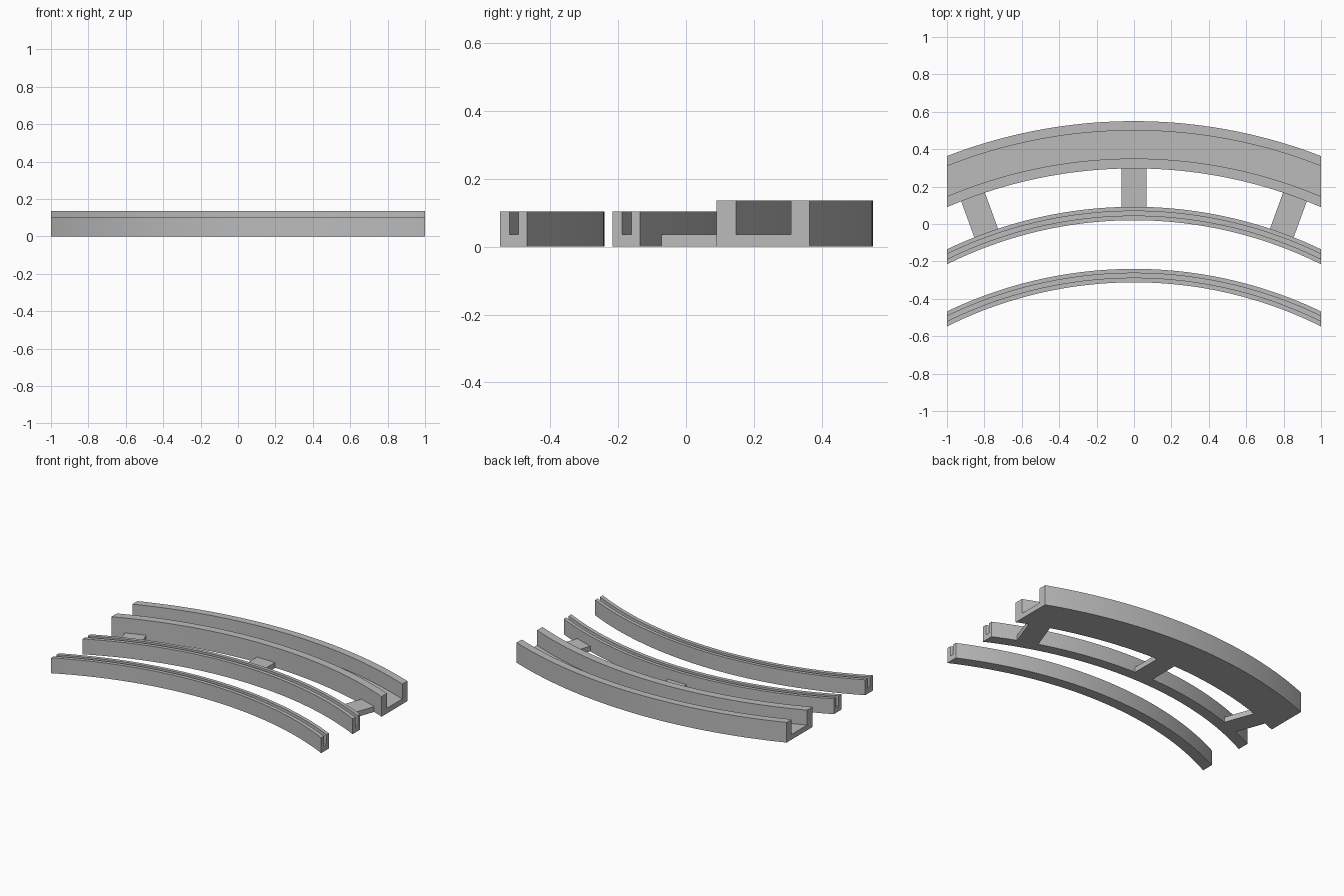
import bpy, bmesh, math
from mathutils import Matrix

cube = bpy.data.objects.get("Cube")
if cube:
    bpy.data.objects.remove(cube, do_unlink=True)

grey = bpy.data.materials.new("light_grey")
grey.use_nodes = True
grey.diffuse_color = (0.5, 0.5, 0.5, 1)
grey.node_tree.nodes["Principled BSDF"].inputs["Base Color"].default_value = (0.5, 0.5, 0.5, 1)

CENTRE_Y = -2.22   # centre of the curve
FLOOR = 0.035      # thickness of channel floors and ribs
STEPS = 48


def finish(bm, name):
    bmesh.ops.recalc_face_normals(bm, faces=bm.faces)
    mesh = bpy.data.meshes.new(name)
    bm.to_mesh(mesh)
    bm.free()
    mesh.materials.append(grey)
    obj = bpy.data.objects.new(name, mesh)
    bpy.context.collection.objects.link(obj)
    return obj


def curved_channel(name, radii, height, centre_y):
    """Sweep a U section along concentric arcs, cut square at x = -1 and 1."""
    r0, r1, r2, r3 = radii
    section = [(r0, 0), (r0, height), (r1, height), (r1, FLOOR),
               (r2, FLOOR), (r2, height), (r3, height), (r3, 0)]
    # The two floor corners split the U into quads for clean end caps
    caps = [(0, 1, 2, 3), (0, 3, 4, 7), (4, 5, 6, 7)]
    bm = bmesh.new()
    rings = []
    for i in range(STEPS + 1):
        x = -1 + 2 * i / STEPS
        rings.append([bm.verts.new((x, centre_y + math.sqrt(r * r - x * x), z))
                      for r, z in section])
    for a, b in zip(rings, rings[1:]):
        for j in range(len(section)):
            k = (j + 1) % len(section)
            bm.faces.new((a[j], a[k], b[k], b[j]))
    for ring in (rings[0], rings[-1]):
        for cap in caps:
            bm.faces.new([ring[j] for j in cap])
    obj = finish(bm, name)
    bpy.ops.object.select_all(action='DESELECT')
    obj.select_set(True)
    bpy.context.view_layer.objects.active = obj
    bpy.ops.object.shade_smooth_by_angle(angle=math.radians(30))
    return obj


def rib(name, angle):
    """Flat radial bar joining the wide channel to the middle rail."""
    inner, outer, width = 2.30, 2.54, 0.135
    bm = bmesh.new()
    bmesh.ops.create_cube(bm, size=1)
    place = (Matrix.Translation((0, CENTRE_Y, FLOOR / 2))
             @ Matrix.Rotation(math.radians(angle), 4, 'Z')
             @ Matrix.Translation((0, (inner + outer) / 2, 0))
             @ Matrix.Diagonal((width, outer - inner, FLOOR, 1)))
    bmesh.ops.transform(bm, matrix=place, verts=bm.verts)
    return finish(bm, name)


# Wide rear channel
curved_channel("wide_channel", (2.517, 2.57, 2.72, 2.77), 0.135, CENTRE_Y)

# Two matching narrow grooved rails
rail = (2.24, 2.265, 2.289, 2.312)
curved_channel("middle_rail", rail, 0.103, CENTRE_Y)
curved_channel("front_rail", rail, 0.103, CENTRE_Y - 0.332)

# Connecting ribs
for name, angle in (("right_rib", 20), ("centre_rib", 0), ("left_rib", -20)):
    rib(name, angle)
